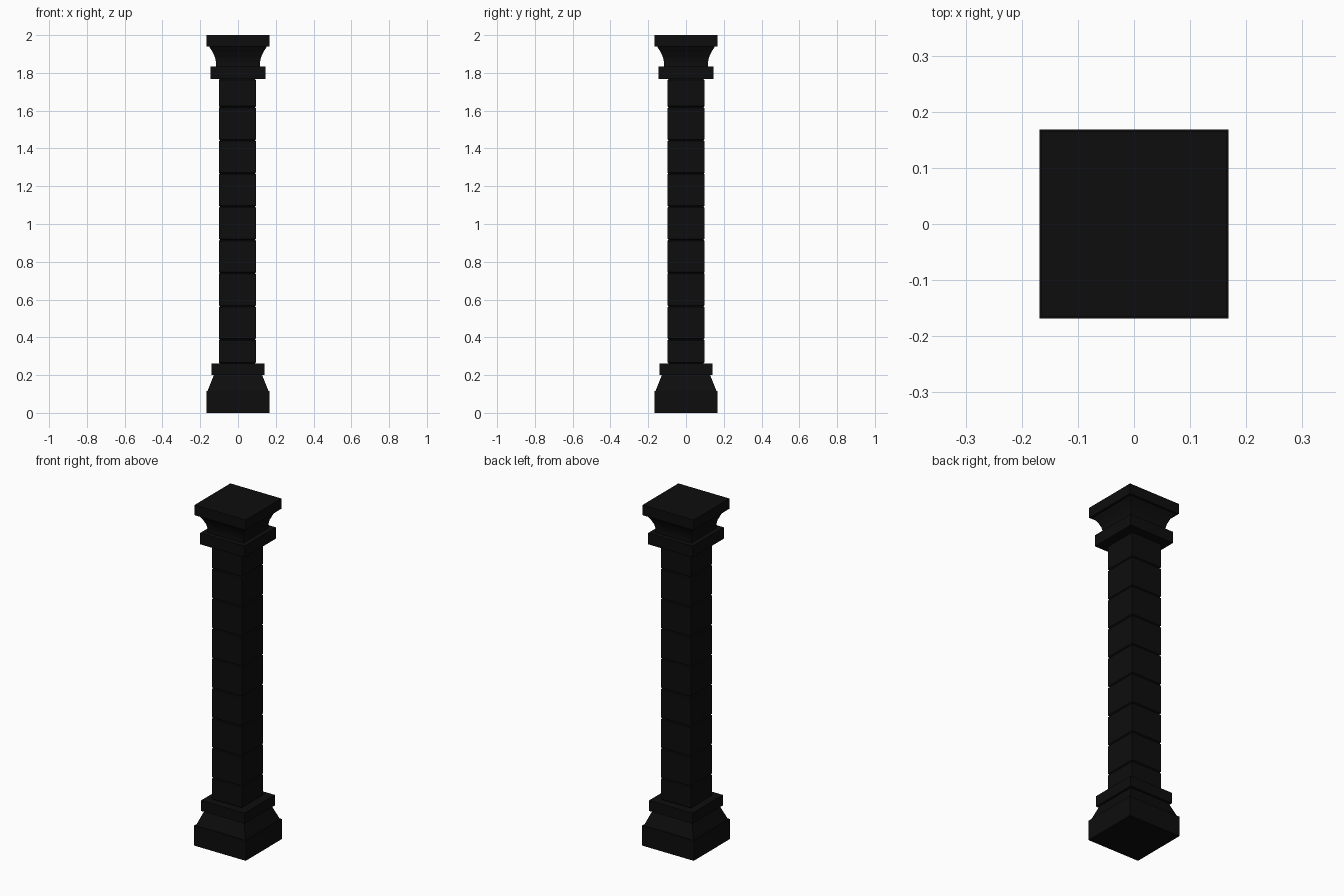
import bpy, bmesh

if "Cube" in bpy.data.objects:
    bpy.data.objects.remove(bpy.data.objects["Cube"])

mat = bpy.data.materials.new("black_stone")
mat.diffuse_color = (0.004, 0.004, 0.004, 1)
mat.use_nodes = True
mat.node_tree.nodes["Principled BSDF"].inputs["Base Color"].default_value = mat.diffuse_color


def square_loft(name, profile, cx=0.0):
    """Closed solid from (half_width, z) levels with a square section."""
    bm = bmesh.new()
    rings = []
    for h, z in profile:
        rings.append([bm.verts.new((cx + sx * h, sy * h, z))
                      for sx, sy in ((-1, -1), (1, -1), (1, 1), (-1, 1))])
    for a, b in zip(rings, rings[1:]):
        for i in range(4):
            j = (i + 1) % 4
            bm.faces.new((a[i], a[j], b[j], b[i]))
    bm.faces.new(rings[0][::-1])
    bm.faces.new(rings[-1])
    me = bpy.data.meshes.new(name)
    bm.to_mesh(me)
    bm.free()
    me.materials.append(mat)
    ob = bpy.data.objects.new(name, me)
    bpy.context.collection.objects.link(ob)
    return ob


# Base: plinth, sloped moulding, collar slab
square_loft("plinth", [(0.168, 0.0), (0.168, 0.117)])
square_loft("base_slope", [(0.161, 0.117), (0.144, 0.16), (0.128, 0.20)])
square_loft("base_collar", [(0.141, 0.20), (0.141, 0.262)])

# Shaft: stacked blocks with small chamfers forming the joints
half, c, pitch, first = 0.098, 0.005, 0.1757, 0.389
joints = [0.262] + [first + i * pitch for i in range(8)] + [1.767]
for i, (z0, z1) in enumerate(zip(joints, joints[1:])):
    square_loft(f"shaft_block_{i + 1}",
                [(half - c, z0), (half, z0 + c), (half, z1 - c), (half - c, z1)],
                cx=-0.003)

# Capital: collar slab, flared neck, top slab
square_loft("capital_collar", [(0.145, 1.767), (0.145, 1.833)])
square_loft("capital_flare", [(0.116, 1.833), (0.116, 1.855), (0.121, 1.88),
                              (0.134, 1.91), (0.153, 1.94)])
square_loft("abacus", [(0.166, 1.94), (0.166, 2.0)])
